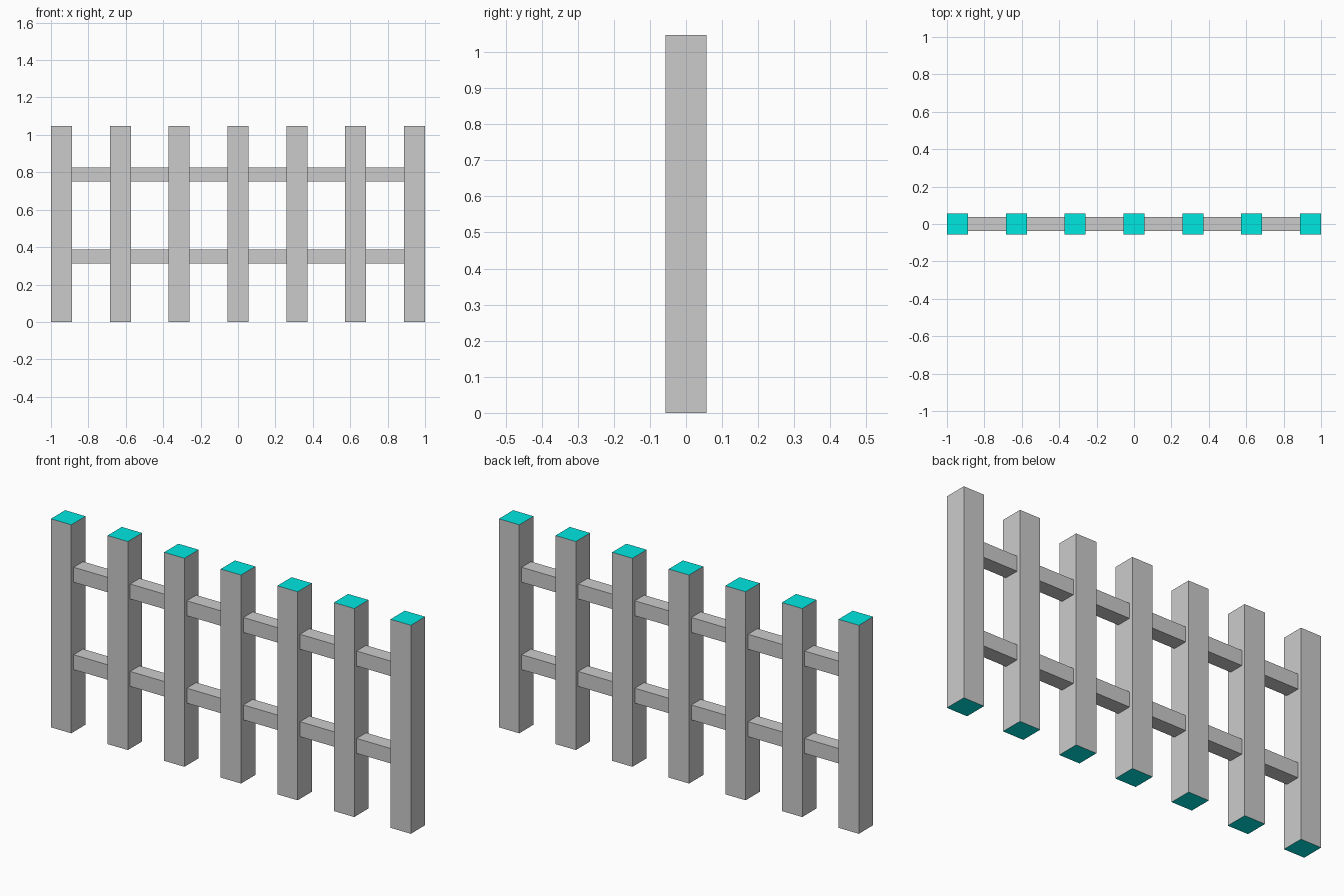
import bpy, bmesh
from mathutils import Matrix

if "Cube" in bpy.data.objects:
    bpy.data.objects.remove(bpy.data.objects["Cube"])

POST_W, POST_H = 0.113, 1.047
RAIL = 0.075
COUNT = 7
END_X = 1 - POST_W / 2
STEP = 2 * END_X / (COUNT - 1)

teal = bpy.data.materials.new("teal")
teal.diffuse_color = (0.0, 0.8, 0.75, 1)
teal.use_nodes = True
teal.node_tree.nodes["Principled BSDF"].inputs["Base Color"].default_value = teal.diffuse_color


def box(name, size, centre, cap_material=None):
    bm = bmesh.new()
    bmesh.ops.create_cube(bm, size=1, matrix=Matrix.Diagonal((*size, 1)))
    bm.normal_update()
    mesh = bpy.data.meshes.new(name)
    if cap_material:
        mesh.materials.append(None)
        mesh.materials.append(cap_material)
        for f in bm.faces:
            f.material_index = 1 if abs(f.normal.z) > 0.5 else 0
    bm.to_mesh(mesh)
    bm.free()
    ob = bpy.data.objects.new(name, mesh)
    ob.location = centre
    bpy.context.collection.objects.link(ob)
    return ob


# Upright posts with coloured end faces
for i in range(COUNT):
    box(f"post_{i + 1}", (POST_W, POST_W, POST_H),
        (-END_X + i * STEP, 0, POST_H / 2), teal)

# Horizontal rails running between the outer posts
for name, z in (("lower_rail", 0.35), ("upper_rail", 0.789)):
    box(name, (2 * END_X, RAIL, RAIL), (0, 0, z))
